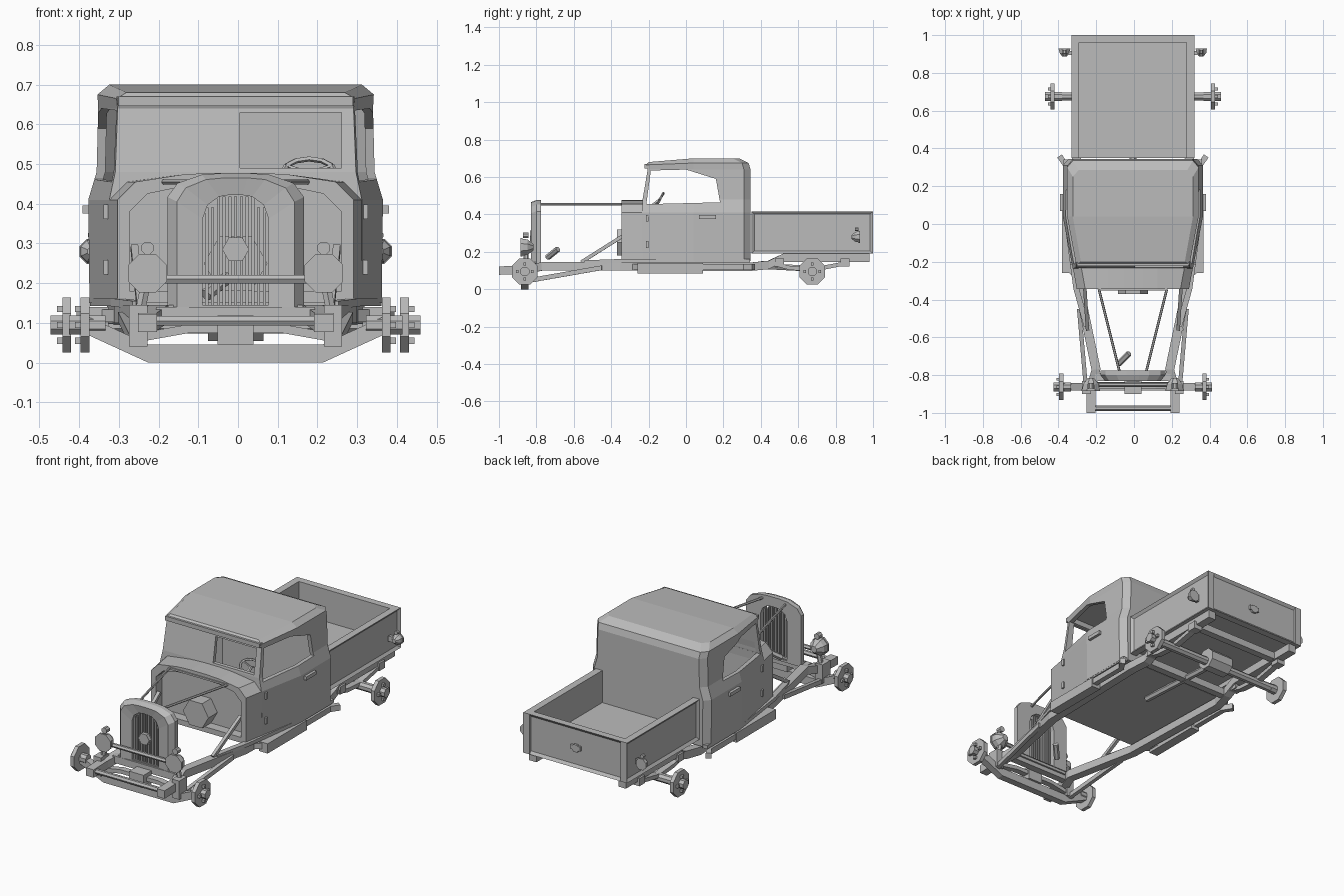
import bpy, bmesh, math
from mathutils import Vector, Matrix

cube = bpy.data.objects.get("Cube")
if cube:
    bpy.data.objects.remove(cube)

CX = -0.006
grey = bpy.data.materials.new("primer_grey")
grey.use_nodes = True
grey.diffuse_color = (0.5, 0.5, 0.5, 1)
grey.node_tree.nodes["Principled BSDF"].inputs["Base Color"].default_value = (0.5, 0.5, 0.5, 1)


def finish(name, bm, mirror=False):
    if mirror:
        copy = bmesh.ops.duplicate(bm, geom=bm.verts[:] + bm.edges[:] + bm.faces[:])["geom"]
        for v in copy:
            if isinstance(v, bmesh.types.BMVert):
                v.co.x = -v.co.x
    bmesh.ops.recalc_face_normals(bm, faces=bm.faces[:])
    mesh = bpy.data.meshes.new(name)
    bm.to_mesh(mesh)
    bm.free()
    mesh.materials.append(grey)
    ob = bpy.data.objects.new(name, mesh)
    ob.location.x = CX
    bpy.context.collection.objects.link(ob)
    return ob


def add_box(bm, x, y, z):
    m = Matrix.Translation(((x[0] + x[1]) / 2, (y[0] + y[1]) / 2, (z[0] + z[1]) / 2))
    m = m @ Matrix.Diagonal((x[1] - x[0], y[1] - y[0], z[1] - z[0], 1))
    return bmesh.ops.create_cube(bm, size=1, matrix=m)["verts"]


def box(name, x, y, z, mirror=False, recess=None):
    bm = bmesh.new()
    add_box(bm, x, y, z)
    if recess:  # sunk panel on the face looking along this direction
        bm.normal_update()
        face = [f for f in bm.faces if f.normal.dot(Vector(recess)) > 0.9]
        bmesh.ops.inset_region(bm, faces=face, thickness=0.022)
        bmesh.ops.translate(bm, verts=face[0].verts[:], vec=Vector(recess) * -0.012)
    return finish(name, bm, mirror)


def add_cone(bm, p, q, r1, r2=None, n=8):
    p, q = Vector(p), Vector(q)
    m = Matrix.Translation((p + q) / 2) @ (q - p).to_track_quat("Z", "Y").to_matrix().to_4x4()
    m = m @ Matrix.Rotation(math.pi / n, 4, "Z")
    bmesh.ops.create_cone(bm, cap_ends=True, segments=n, radius1=r1,
                          radius2=r1 if r2 is None else r2, depth=(q - p).length, matrix=m)


def rod(name, p, q, r, n=6, mirror=False):
    bm = bmesh.new()
    add_cone(bm, p, q, r, n=n)
    return finish(name, bm, mirror)


def loft(name, rings, wrap=False, mirror=False):
    bm = bmesh.new()
    vs = [[bm.verts.new(p) for p in r] for r in rings]
    n = len(vs[0])
    pairs = list(zip(vs, vs[1:])) + ([(vs[-1], vs[0])] if wrap else [])
    for a, b in pairs:
        for i in range(n):
            j = (i + 1) % n
            bm.faces.new((a[i], a[j], b[j], b[i]))
    if not wrap:  # symmetric end caps made of strips
        for r in (vs[0], vs[-1]):
            for i in range(n // 2 - 1):
                bm.faces.new((r[i], r[i + 1], r[n - 2 - i], r[n - 1 - i]))
    return finish(name, bm, mirror)


def bar(name, pts, w, h, mirror=True):
    pts = [Vector(p) for p in pts]
    rings = []
    for i, p in enumerate(pts):
        t = pts[min(i + 1, len(pts) - 1)] - pts[max(i - 1, 0)]
        s = Vector((t.y, -t.x, 0)).normalized() * w / 2
        u = Vector((0, 0, h / 2))
        rings.append([p + s + u, p + s - u, p - s - u, p - s + u])
    return loft(name, rings, mirror=mirror)


def both(half):
    return half + [(-x, y, z) for x, y, z in reversed(half)]


def cut(ob, cutter):
    mod = ob.modifiers.new("cut", "BOOLEAN")
    mod.object, mod.operation, mod.solver = cutter, "DIFFERENCE", "EXACT"
    cutter.hide_render = True
    bpy.context.view_layer.update()
    bpy.context.view_layer.objects.active = ob
    bpy.ops.object.modifier_apply(modifier=mod.name)
    bpy.data.objects.remove(cutter)


# Cab shell: plan outlines stacked upward, then hollowed and cut for windows
def plan(z, yf, xf, xm, yb, t=0, drop=0):
    return both([(xf - t, yf + t, z - drop), (xm - t, 0.04, z),
                 (xm - t, yb - 0.035 - t, z), (xm - t - 0.03, yb - t, z)])


levels = [(0.15, -0.23, 0.318, 0.368, 0.345), (0.41, -0.236, 0.318, 0.371, 0.345),
          (0.48, -0.232, 0.303, 0.35, 0.345), (0.64, -0.205, 0.297, 0.346, 0.345)]
cab = loft("cab", [plan(*l) for l in levels] +
           [plan(0.675, -0.215, 0.3, 0.348, 0.335, drop=0.01), plan(0.7, -0.2, 0.275, 0.318, 0.285, drop=0.02)])
inner = [(0.17,) + levels[0][1:]] + levels[1:] + [(0.66, -0.2, 0.29, 0.335, 0.33)]
cut(cab, loft("cab_hollow", [plan(*l, t=0.022) for l in inner]))
side_window = [(-0.212, 0.455), (-0.188, 0.635), (0.0, 0.64), (0.16, 0.59), (0.182, 0.465)]
bm = bmesh.new()
f = bm.faces.new([bm.verts.new((-0.5, y, z)) for y, z in side_window])
ext = bmesh.ops.extrude_face_region(bm, geom=[f])["geom"]
bmesh.ops.translate(bm, verts=[v for v in ext if isinstance(v, bmesh.types.BMVert)], vec=(1, 0, 0))
cut(cab, finish("side_window_cutter", bm))
cut(cab, box("windscreen_cutter", (0.011, 0.267), (-0.3, -0.12), (0.49, 0.63), True))
loft("roof_visor", [both([(w, y, z - 0.012), (w, y, z + 0.012)])
                    for w, y, z in ((0.3, -0.2, 0.658), (0.295, -0.222, 0.658))])


# Cowl with recessed firewall
def arch_section(w, y, d=0.0):
    return both([(w - d, y, 0.15 + d), (w - d, y, 0.41 - d), (w - 0.045 - d, y, 0.455 - d),
                 (0.13, y, 0.474 - d), (0.05, y, 0.478 - d)])


loft("cowl", [arch_section(0.319, -0.225), arch_section(0.297, -0.345),
              arch_section(0.297, -0.345, 0.03), arch_section(0.297, -0.29, 0.03)])
rod("gearbox_bulge", (0, -0.28, 0.25), (0, -0.37, 0.25), 0.08, 6)
box("cowl_cross_strip", (-0.18, 0.18), (-0.352, -0.34), (0.45, 0.46))

# Door fittings
box("door_handle", (0.365, 0.386), (0.07, 0.16), (0.376, 0.396), True)
bm = bmesh.new()
for z in (0.24, 0.38):
    add_box(bm, (0.318, 0.333), (-0.215, -0.2), (z - 0.018, z + 0.018))
finish("door_hinges", bm, True)

# Steering wheel and column
bm = bmesh.new()
tilt = Matrix.Translation((0.185, -0.14, 0.478)) @ Matrix.Rotation(math.radians(62), 4, "X")
pts = [tilt @ Vector((0.066 * math.cos(a), 0.04 * math.sin(a), 0))
       for a in [i * math.pi / 6 for i in range(12)]]
for a, b in zip(pts, pts[1:] + pts[:1]):
    add_cone(bm, a, b, 0.007, n=5)
for i in (1, 5, 9):
    add_cone(bm, tilt.translation, pts[i], 0.005, n=5)
add_cone(bm, tilt.translation, (0.185, -0.24, 0.4), 0.01, n=6)
finish("steering_wheel", bm)

# Load bed
box("bed_floor", (-0.3, 0.3), (0.35, 0.97), (0.215, 0.235))
box("bed_left_wall", (0.285, 0.325), (0.35, 1.0), (0.19, 0.417), recess=(1, 0, 0))
box("bed_right_wall", (-0.325, -0.285), (0.35, 1.0), (0.19, 0.417), recess=(-1, 0, 0))
box("tailgate", (-0.3, 0.3), (0.96, 1.0), (0.19, 0.417), recess=(0, 1, 0))
box("tailgate_latch", (-0.03, 0.03), (0.985, 1.0), (0.29, 0.315))
rod("tailgate_knob", (0, 0.985, 0.3), (0, 1.0, 0.3), 0.024)

# Chassis
bar("frame_rail", [(0.222, -1.0, 0.1), (0.222, -0.87, 0.103), (0.195, -0.77, 0.122), (0.282, -0.35, 0.122),
                   (0.3, 0.34, 0.12), (0.28, 0.44, 0.13), (0.28, 0.52, 0.168), (0.28, 0.98, 0.168)], 0.048, 0.045)
bar("body_sill", [(0.245, -0.54, 0.145), (0.3, -0.34, 0.152), (0.352, 0.05, 0.152), (0.352, 0.342, 0.152)], 0.03, 0.02)
box("running_board", (0.32, 0.374), (-0.26, 0.09), (0.085, 0.14), True)
bar("side_tube", [(0.27, -0.3, 0.118), (0.33, -0.25, 0.118), (0.355, 0.1, 0.118),
                  (0.355, 0.31, 0.118), (0.388, 0.36, 0.118)], 0.03, 0.032)
for y, z in ((-0.81, 0.12), (0.42, 0.13), (0.84, 0.167)):
    box("cross_member", (-0.27, 0.27) if y > 0 else (-0.2, 0.2), (y - 0.02, y + 0.02), (z - 0.02, z + 0.02))
rod("front_tie_bar", (-0.24, -0.975, 0.105), (0.24, -0.975, 0.105), 0.014)
box("front_shackle", (0.222, 0.268), (-0.9, -0.83), (0.04, 0.145), True)
box("spring_clamp", (-0.045, 0.045), (-0.9, -0.83), (0.045, 0.118))
bar("front_spring", [(-0.26, -0.855, 0.06), (-0.12, -0.855, 0.085), (0.12, -0.855, 0.085), (0.26, -0.855, 0.06)],
    0.035, 0.022, False)
bar("radius_arm", [(0.25, -0.85, 0.045), (0.285, -0.45, 0.115)], 0.022, 0.025)
bar("rear_spring", [(0.29, 0.46, 0.14), (0.29, 0.55, 0.115), (0.29, 0.68, 0.105), (0.29, 0.86, 0.14)], 0.035, 0.022)
for y in (0.5, 0.85):
    box("spring_hanger", (0.265, 0.315), (y - 0.025, y + 0.025), (0.122, 0.165), True)

# Axles and hubs
bar("front_axle", [(-0.375, -0.862, 0.094), (-0.22, -0.862, 0.023), (0.22, -0.862, 0.023), (0.375, -0.862, 0.094)],
    0.04, 0.046, False)
rod("rear_axle", (-0.43, 0.675, 0.095), (0.43, 0.675, 0.095), 0.024, 8)
rod("differential", (-0.07, 0.675, 0.11), (0.07, 0.675, 0.11), 0.06, 8)
rod("drive_shaft", (0, 0.675, 0.11), (0, 0.1, 0.14), 0.018)
for name, y, x in (("front_hub", -0.862, 0.368), ("rear_hub", 0.675, 0.414)):
    bm = bmesh.new()
    add_cone(bm, (x, y, 0.095), (x + 0.022, y, 0.095), 0.075)
    add_cone(bm, (x - 0.04, y, 0.095), (x + 0.052, y, 0.095), 0.026)
    for a in range(4):
        dy, dz = 0.04 * math.cos(a * math.pi / 2), 0.04 * math.sin(a * math.pi / 2)
        add_cone(bm, (x, y + dy, 0.095 + dz), (x + 0.036, y + dy, 0.095 + dz), 0.011, n=4)
    finish(name, bm, True)


# Radiator shell and grille
def arch(w, top, y):
    return both([(w, y, 0.14), (w, y, top - 0.06), (w * 0.85, y, top - 0.025), (w * 0.5, y, top - 0.004), (w * 0.2, y, top)])


loft("radiator_shell", [arch(0.172, 0.477, -0.775), arch(0.172, 0.477, -0.8), arch(0.148, 0.465, -0.83),
                        arch(0.083, 0.422, -0.822), arch(0.083, 0.422, -0.775)], wrap=True)
bm = bmesh.new()
for i in range(-5, 6):
    add_box(bm, (i * 0.0145 - 0.004, i * 0.0145 + 0.004), (-0.815, -0.795), (0.13, 0.418 if abs(i) < 4 else 0.39))
add_box(bm, (-0.17, 0.17), (-0.82, -0.78), (0.125, 0.145))
finish("grille_bars", bm)
rod("grille_badge", (0, -0.835, 0.285), (0, -0.815, 0.285), 0.034, 6)
rod("hood_stay", (0.18, -0.345, 0.455), (0.07, -0.785, 0.455), 0.007, mirror=True)
rod("frame_brace", (0.255, -0.33, 0.29), (0.24, -0.56, 0.145), 0.013, 4, True)
rod("crank_stub", (-0.075, -0.74, 0.17), (-0.02, -0.685, 0.215), 0.016)


# Lamps: bowl, rim, small marker on top
def lamp(name, x, y, z, r, d):
    bm = bmesh.new()
    add_cone(bm, (x, y, z), (x, y + d * 0.2 * r, z), r)
    add_cone(bm, (x, y + d * 0.2 * r, z), (x, y + d * 0.7 * r, z), r * 0.92, r * 0.85)
    add_cone(bm, (x, y + d * 0.7 * r, z), (x, y + d * 1.3 * r, z), r * 0.85, r * 0.35)
    add_cone(bm, (x, y + d * 0.25 * r, z + r * 1.2), (x, y + d * 0.8 * r, z + r * 1.2), r * 0.32)
    return finish(name, bm, True)


lamp("headlamp", 0.222, -0.885, 0.225, 0.053, 1)
rod("headlamp_post", (0.226, -0.855, 0.2), (0.25, -0.855, 0.08), 0.014, mirror=True)
rod("headlamp_bar", (-0.2, -0.85, 0.21), (0.2, -0.85, 0.21), 0.012)
lamp("tail_lamp", 0.362, 0.93, 0.28, 0.034, -1)
box("tail_lamp_bracket", (0.32, 0.36), (0.895, 0.915), (0.265, 0.295), True)
